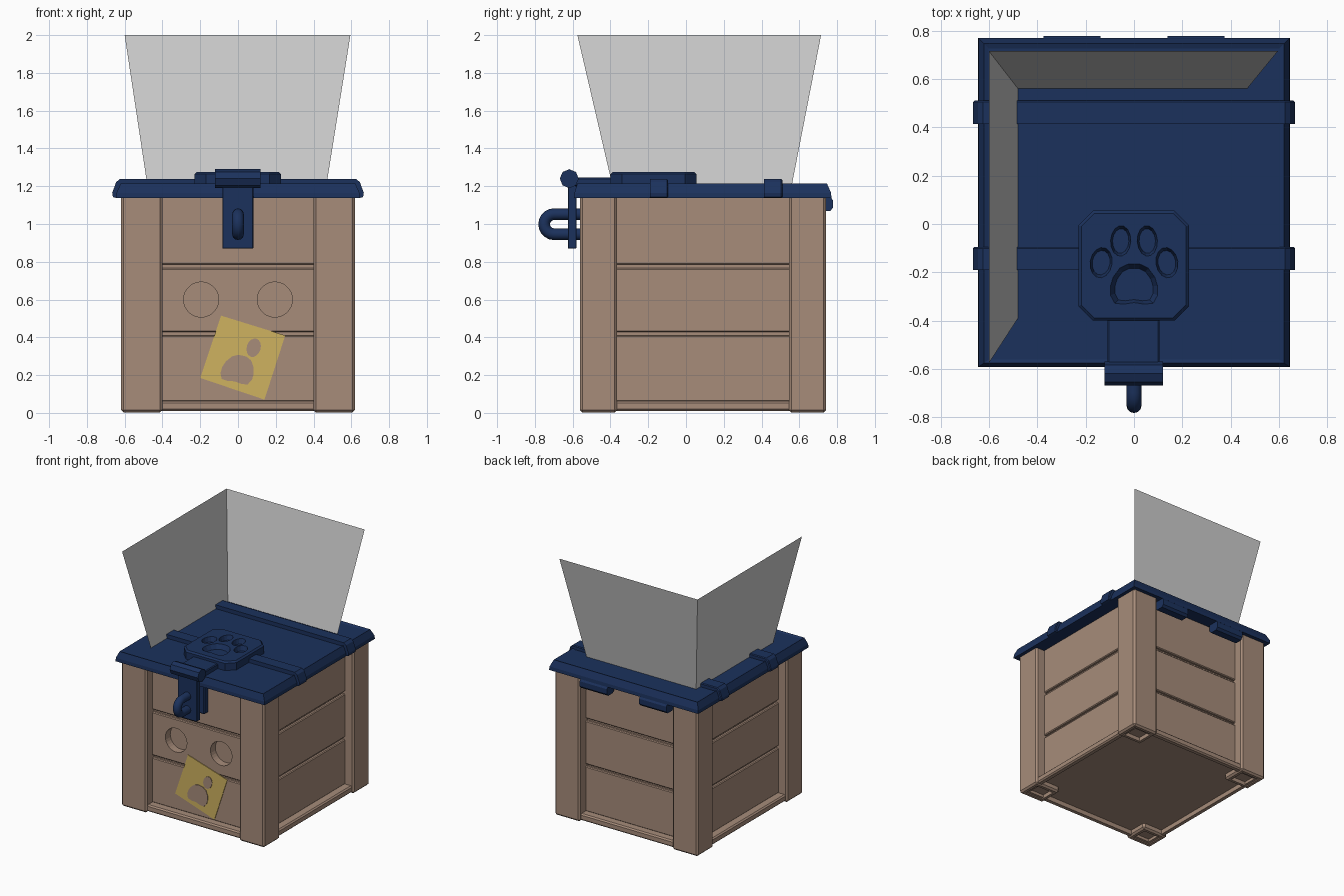
import bpy, bmesh, math
from mathutils import Vector

if "Cube" in bpy.data.objects:
    bpy.data.objects.remove(bpy.data.objects["Cube"])


def material(name, rgb):
    m = bpy.data.materials.new(name)
    m.diffuse_color = (*rgb, 1)
    m.use_nodes = True
    m.node_tree.nodes["Principled BSDF"].inputs["Base Color"].default_value = m.diffuse_color
    return m


WOOD = material("brown wood", (0.385, 0.262, 0.195))
BLUE = material("navy metal", (0.011, 0.031, 0.108))
GOLD = material("yellow paper", (0.62, 0.445, 0.115))
GREY = material("grey sheet", (0.61, 0.61, 0.61))


def finish(bm, name, mat):
    bmesh.ops.recalc_face_normals(bm, faces=bm.faces)
    me = bpy.data.meshes.new(name)
    bm.to_mesh(me)
    bm.free()
    ob = bpy.data.objects.new(name, me)
    bpy.context.collection.objects.link(ob)
    me.materials.append(mat)
    return ob


def box(name, x, y, z, mat, bevel=0.0, foot=None):
    """Box from ranges; foot=(inset, depth) sinks a panel into the underside."""
    bm = bmesh.new()
    bmesh.ops.create_cube(bm, size=1)
    for v in bm.verts:
        v.co = [r[0] if c < 0 else r[1] for c, r in zip(v.co, (x, y, z))]
    if bevel:
        bmesh.ops.bevel(bm, geom=bm.edges[:], offset=bevel, segments=1, affect='EDGES')
    if foot:
        low = min(bm.faces, key=lambda f: f.calc_center_median().z)
        bmesh.ops.inset_region(bm, faces=[low], thickness=foot[0])
        new = bmesh.ops.extrude_discrete_faces(bm, faces=[low])["faces"][0]
        for v in new.verts:
            v.co.z += foot[1]
    return finish(bm, name, mat)


def prism(name, pts, axis, lo, hi, mat, bevel=0.0, taper=1.0):
    """Extrude a 2D outline along x (y,z), y (x,z) or z (x,y)."""
    def place(p, h):
        return {'x': (h, p[0], p[1]), 'y': (p[0], h, p[1]), 'z': (p[0], p[1], h)}[axis]
    bm = bmesh.new()
    cx, cy = (sum(p[i] for p in pts) / len(pts) for i in (0, 1))
    a = [bm.verts.new(place((cx + (p[0] - cx) * taper, cy + (p[1] - cy) * taper), lo)) for p in pts]
    b = [bm.verts.new(place(p, hi)) for p in pts]
    bm.faces.new(a)
    top = bm.faces.new(b)
    for i in range(len(pts)):
        j = (i + 1) % len(pts)
        bm.faces.new((a[i], a[j], b[j], b[i]))
    if bevel:
        bmesh.ops.bevel(bm, geom=top.edges[:], offset=bevel, segments=1, affect='EDGES')
    return finish(bm, name, mat)


def ellipse(cx, cy, rx, ry, n=16, tilt=0.0):
    out = []
    for i in range(n):
        t = 2 * math.pi * i / n
        u, v = rx * math.cos(t), ry * math.sin(t)
        out.append((cx + u * math.cos(tilt) - v * math.sin(tilt),
                    cy + u * math.sin(tilt) + v * math.cos(tilt)))
    return out


# Rounded main pad of a paw, in unit size
PAD = [(-0.6, 0.9), (-0.25, 1.1), (0.25, 1.1), (0.6, 0.9), (0.88, 0.45), (1, 0.0), (1, -0.45),
       (0.82, -0.85), (0.45, -0.9), (0, -0.82), (-0.45, -0.9), (-0.82, -0.85), (-1, -0.45),
       (-1, 0.0), (-0.88, 0.45)]


def pad(cx, cy, r, tilt=0.0):
    c, s = math.cos(tilt), math.sin(tilt)
    return [(cx + r * (u * c - v * s), cy + r * 0.85 * (u * s + v * c)) for u, v in PAD]


def cut(ob, cutter, keep=False):
    mod = ob.modifiers.new("cut", 'BOOLEAN')
    mod.operation = 'DIFFERENCE'
    mod.solver = 'EXACT'
    mod.object = cutter
    bpy.context.view_layer.objects.active = ob
    bpy.ops.object.modifier_apply(modifier=mod.name)
    if not keep:
        bpy.data.objects.remove(cutter)


X, Y0, Y1 = 0.619, -0.561, 0.742

# Corner posts
for i, sx in enumerate((-1, 1)):
    xr = sorted((sx * X, sx * 0.40))
    box(f"front_post_{i}", xr, (Y0, -0.365), (0.002, 1.15), WOOD, 0.013, (0.03, 0.03))
    box(f"back_post_{i}", xr, (0.545, Y1), (0.002, 1.15), WOOD, 0.013, (0.03, 0.03))

# Inner core and base frame with a sunken floor
D = 0.096
core = box("core", (-X + D, X - D), (Y0 + D, Y1 - D), (0.05, 1.15), WOOD)
box("base_frame", (-X + 0.015, X - 0.015), (Y0 + 0.015, Y1 - 0.015), (0.01, 0.062),
    WOOD, 0.01, (0.04, 0.035))

# Three recessed planks on each side
R, T = 0.075, 0.12
for k, z in enumerate(((0.06, 0.41), (0.428, 0.766), (0.786, 1.15))):
    front = box(f"front_plank_{k}", (-0.42, 0.42), (Y0 + R, Y0 + T), z, WOOD, 0.006)
    box(f"back_plank_{k}", (-0.42, 0.42), (Y1 - T, Y1 - R), z, WOOD, 0.006)
    for i, sx in enumerate((-1, 1)):
        box(f"side_plank_{k}_{i}", sorted((sx * (X - R), sx * (X - T))),
            (-0.385, 0.565), z, WOOD, 0.006)
    if k == 1:
        # Round sunken peepholes
        for sx in (-1, 1):
            hole = prism("cutter", ellipse(sx * 0.195, 0.6, 0.093, 0.093, 28), 'y',
                         Y0 - 0.1, Y0 + R + 0.06, WOOD)
            cut(front, hole, True)
            cut(core, hole)

# Paper note with a paw print
NY = Y0 + R
prism("note", [(-0.09, 0.515), (0.25, 0.41), (0.14, 0.07), (-0.20, 0.185)], 'y',
      NY - 0.005, NY + 0.002, GOLD)
prism("note_pad", pad(0.0, 0.225, 0.086, -0.25), 'y', NY - 0.009, NY - 0.002, WOOD)
prism("note_toe", ellipse(0.083, 0.345, 0.037, 0.05, 16, -0.3), 'y',
      NY - 0.009, NY - 0.002, WOOD)

# Lid: straight lower rim, sloped shoulder, slightly sunken top
bm = bmesh.new()
loops = []
for e, z in ((0, 1.138), (0.002, 1.165), (0.024, 1.215), (0.044, 1.208)):
    xe, yf, yb = 0.645 - e, -0.592 + e * 0.7, 0.77 - e
    loops.append([bm.verts.new(p) for p in
                  ((-xe, yf, z), (xe, yf, z), (xe, yb, z), (-xe, yb, z))])
for a, b in zip(loops, loops[1:]):
    for k in range(4):
        bm.faces.new((a[k], a[(k + 1) % 4], b[(k + 1) % 4], b[k]))
bm.faces.new(loops[0])
bm.faces.new(loops[-1])
finish(bm, "lid", BLUE)

# Straps wrapping over the lid
STRAP = [(-0.645, 1.138), (-0.662, 1.142), (-0.666, 1.165), (-0.645, 1.222), (-0.625, 1.238)]
STRAP += [(-x, z) for x, z in reversed(STRAP)]
for i, y in enumerate((-0.143, 0.462)):
    prism(f"strap_{i}", STRAP, 'y', y - 0.048, y + 0.048, BLUE, 0.006)

# Back hinge barrels under the lid
HINGE = [(0.69, 1.14), (0.69, 1.085), (0.705, 1.068), (0.762, 1.068), (0.778, 1.085),
         (0.778, 1.125), (0.765, 1.145)]
for i, sx in enumerate((-1, 1)):
    prism(f"hinge_{i}", HINGE, 'x', sx * 0.257 - 0.118, sx * 0.257 + 0.118, BLUE)

# Emblem plate with a sunken paw
x0, x1, y0, y1, c = -0.23, 0.227, -0.40, 0.055, 0.06
OCT = [(x0 + c, y0), (x1 - c, y0), (x1, y0 + c), (x1, y1 - c),
       (x1 - c, y1), (x0 + c, y1), (x0, y1 - c), (x0, y0 + c)]
plate = prism("emblem_plate", OCT, 'z', 1.195, 1.276, BLUE, 0.012)
shapes = [pad(0, -0.257, 0.105)]
for sx in (-1, 1):
    shapes.append(ellipse(sx * 0.136, -0.16, 0.049, 0.068, 14, sx * 0.15))
    shapes.append(ellipse(sx * 0.055, -0.07, 0.045, 0.068, 14, sx * 0.05))
for s in shapes:
    cut(plate, prism("cutter", s, 'z', 1.24, 1.29, BLUE, 0, 0.75))

# Latch: strap, knuckle, hasp and mounting plate
box("latch_strap", (-0.11, 0.105), (-0.62, -0.38), (1.2, 1.245), BLUE, 0.006)
prism("latch_knuckle", ellipse(-0.618, 1.24, 0.05, 0.05, 8), 'x', -0.123, 0.12, BLUE)
box("hasp", (-0.083, 0.081), (-0.626, -0.58), (0.87, 1.23), BLUE, 0.003)
box("staple_plate", (-0.08, 0.08), (-0.53, -0.47), (0.89, 1.11), BLUE, 0.006)

# Staple: tube swept along a U path
path = [(-0.50, 1.052)]
path += [(-0.698 - 0.053 * math.sin(t), 0.999 + 0.053 * math.cos(t))
         for t in [math.pi * k / 10 for k in range(11)]]
path += [(-0.50, 0.946)]
bm = bmesh.new()
rings = []
for i, p in enumerate(path):
    a, b = path[max(i - 1, 0)], path[min(i + 1, len(path) - 1)]
    d = Vector((b[0] - a[0], b[1] - a[1])).normalized()
    ring = []
    for k in range(12):
        t = 2 * math.pi * k / 12
        o = 0.031 * math.sin(t)
        ring.append(bm.verts.new((0.031 * math.cos(t), p[0] - d.y * o, p[1] + d.x * o)))
    rings.append(ring)
for r, s in zip(rings, rings[1:]):
    for k in range(12):
        bm.faces.new((r[k], r[(k + 1) % 12], s[(k + 1) % 12], s[k]))
bm.faces.new(rings[0])
bm.faces.new(rings[-1])
staple = finish(bm, "staple", BLUE)
bpy.context.view_layer.objects.active = staple
staple.select_set(True)
bpy.ops.object.shade_smooth_by_angle(angle=math.radians(50))

# Two flared sheets rising from the lid
LOW, HIGH = 1.205, 2.0
for name, quad in (
        ("back_sheet", ((-0.48, 0.56, LOW), (0.468, 0.56, LOW), (0.595, 0.715, HIGH), (-0.6, 0.715, HIGH))),
        ("left_sheet", ((-0.48, -0.39, LOW), (-0.48, 0.56, LOW), (-0.6, 0.715, HIGH), (-0.6, -0.575, HIGH)))):
    bm = bmesh.new()
    bm.faces.new([bm.verts.new(p) for p in quad])
    finish(bm, name, GREY)
